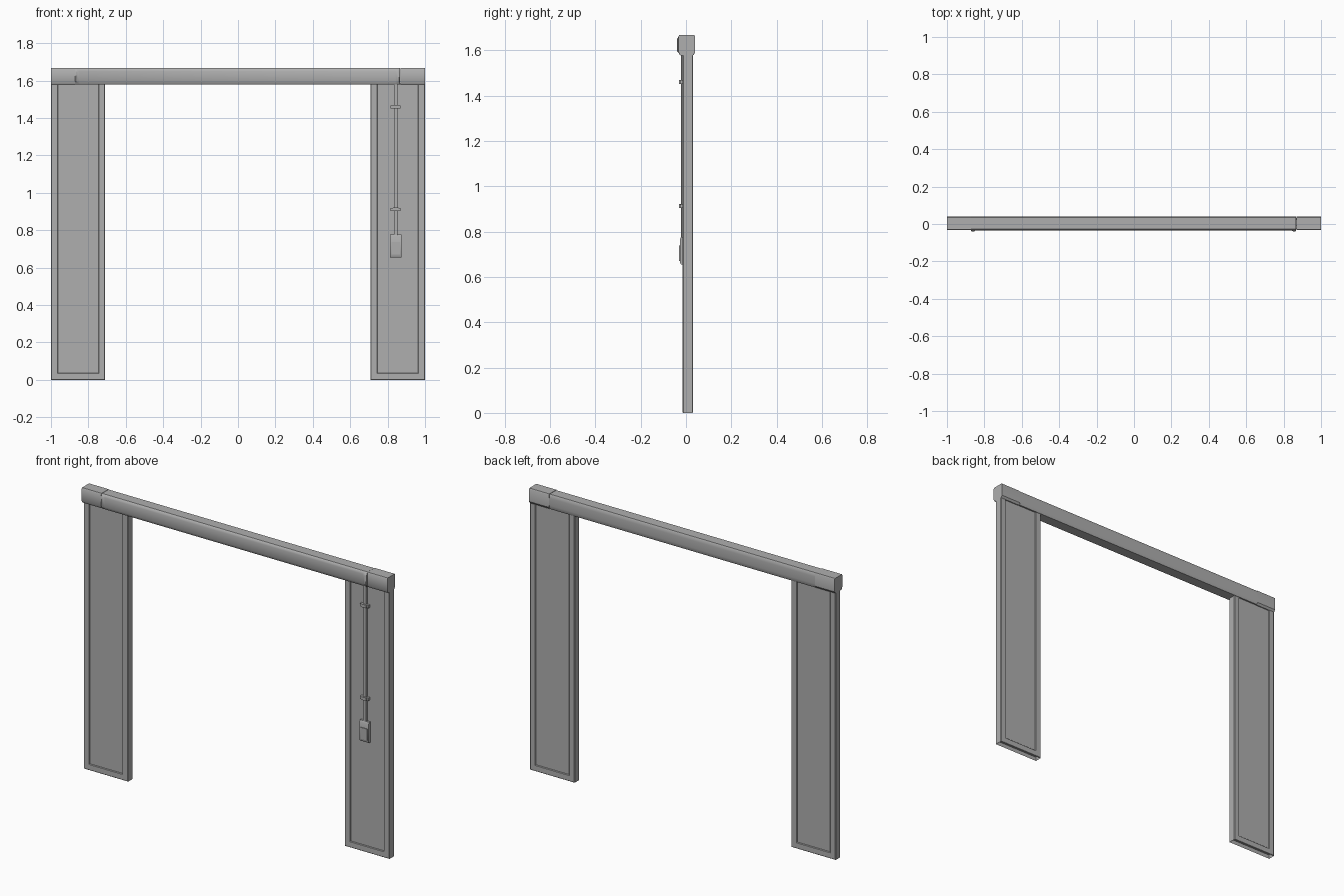
import bpy, bmesh, math

if "Cube" in bpy.data.objects:
    bpy.data.objects.remove(bpy.data.objects["Cube"])

# dark grey paint
paint = bpy.data.materials.new("dark_grey_paint")
paint.diffuse_color = (.43, .43, .43, 1)
paint.use_nodes = True
paint.node_tree.nodes["Principled BSDF"].inputs["Base Color"].default_value = paint.diffuse_color


def finish(name, bm, bevel=0, segs=2):
    bmesh.ops.recalc_face_normals(bm, faces=bm.faces)
    me = bpy.data.meshes.new(name)
    bm.to_mesh(me)
    bm.free()
    me.materials.append(paint)
    ob = bpy.data.objects.new(name, me)
    bpy.context.collection.objects.link(ob)
    if bevel:
        m = ob.modifiers.new("bevel", "BEVEL")
        m.width, m.segments, m.limit_method = bevel, segs, "ANGLE"
    bpy.ops.object.select_all(action="DESELECT")
    ob.select_set(True)
    bpy.context.view_layer.objects.active = ob
    bpy.ops.object.shade_smooth_by_angle(angle=math.radians(35))
    return ob


def loft(bm, rings):
    # skin closed rings of points and cap both ends
    rings = [[bm.verts.new(p) for p in r] for r in rings]
    n = len(rings[0])
    for a, b in zip(rings, rings[1:]):
        for i in range(n):
            j = (i + 1) % n
            bm.faces.new((a[i], a[j], b[j], b[i]))
    bm.faces.new(rings[0])
    bm.faces.new(rings[-1])
    bmesh.ops.recalc_face_normals(bm, faces=bm.faces)


def extrude_x(name, profile, x0, x1, bevel=0.0):
    bm = bmesh.new()
    loft(bm, [[(x, y, z) for y, z in profile] for x in (x0, x1)])
    return finish(name, bm, bevel)


def box(name, x0, x1, y0, y1, z0, z1, bevel=0.0):
    return extrude_x(name, [(y0, z0), (y1, z0), (y1, z1), (y0, z1)], x0, x1, bevel)


def frame(name, x0, x1, top):
    # U-shaped frame with mitred corners: rail profile is (inset, y)
    prof = [(0, -.012), (.003, -.015), (.034, -.015), (.037, -.012),
            (.037, .028), (.034, .031), (.003, .031), (0, .028)]
    bm = bmesh.new()
    loft(bm, [[(x1 - d if right else x0 + d, y, d if low else top) for d, y in prof]
              for right, low in ((0, 0), (0, 1), (1, 1), (1, 0))])
    # hollow underside
    foot = [f for f in bm.faces if f.calc_center_median().z < 1e-4]
    bmesh.ops.inset_region(bm, faces=foot, thickness=.007)
    for v in {v for f in foot for v in f.verts}:
        v.co.z = .02
    return finish(name, bm)


# side panels
for side, x0, x1 in (("left", -1, -.71), ("right", .708, 1)):
    frame(side + "_panel_frame", x0, x1, 1.585)
    box(side + "_panel", x0 + .036, x1 - .036, -.009, .025, .036, 1.585)

# header end caps
cap = [(-.033, 1.592), (-.025, 1.578), (.031, 1.578), (.04, 1.59),
       (.04, 1.661), (.036, 1.668), (-.029, 1.668), (-.033, 1.662)]
extrude_x("left_end_cap", cap, -1, -.872)
extrude_x("right_end_cap", cap, .869, 1)

# header beam, its front swelling out at both ends
beam = [(-.028, 1.579), (.034, 1.579), (.038, 1.587), (.04, 1.603), (.04, 1.645),
        (.038, 1.66), (.034, 1.667), (-.026, 1.667), (-.032, 1.661),
        (-.034, 1.65), (-.034, 1.595), (-.032, 1.587)]
bm = bmesh.new()
loft(bm, [[(x, -.034 - swell if y < -.0335 else y, z) for y, z in beam]
          for x, swell in ((-.871, .002), (-.866, .006), (-.856, .006), (-.846, 0),
                           (.842, 0), (.852, .006), (.862, .006), (.867, .002))])
finish("header_beam", bm)

# cable conduit and clips
cx = .843
box("cable_conduit", cx - .01, cx + .01, -.022, -.005, .77, 1.585, .002)
for name, z in (("upper_clip", 1.46), ("lower_clip", .912)):
    box(name + "_band", cx - .015, cx + .015, -.031, -.005, z - .009, z + .009)
    box(name + "_foot", cx - .027, cx + .027, -.026, -.005, z - .008, z + .008)

# switch box
sw = [(-.022, .655), (-.026, .662), (-.026, .768), (-.021, .777), (-.005, .777), (-.005, .655)]
extrude_x("switch_box", sw, cx - .03, cx + .03)
box("switch_button", cx - .022, cx + .022, -.03, -.02, .67, .738)
